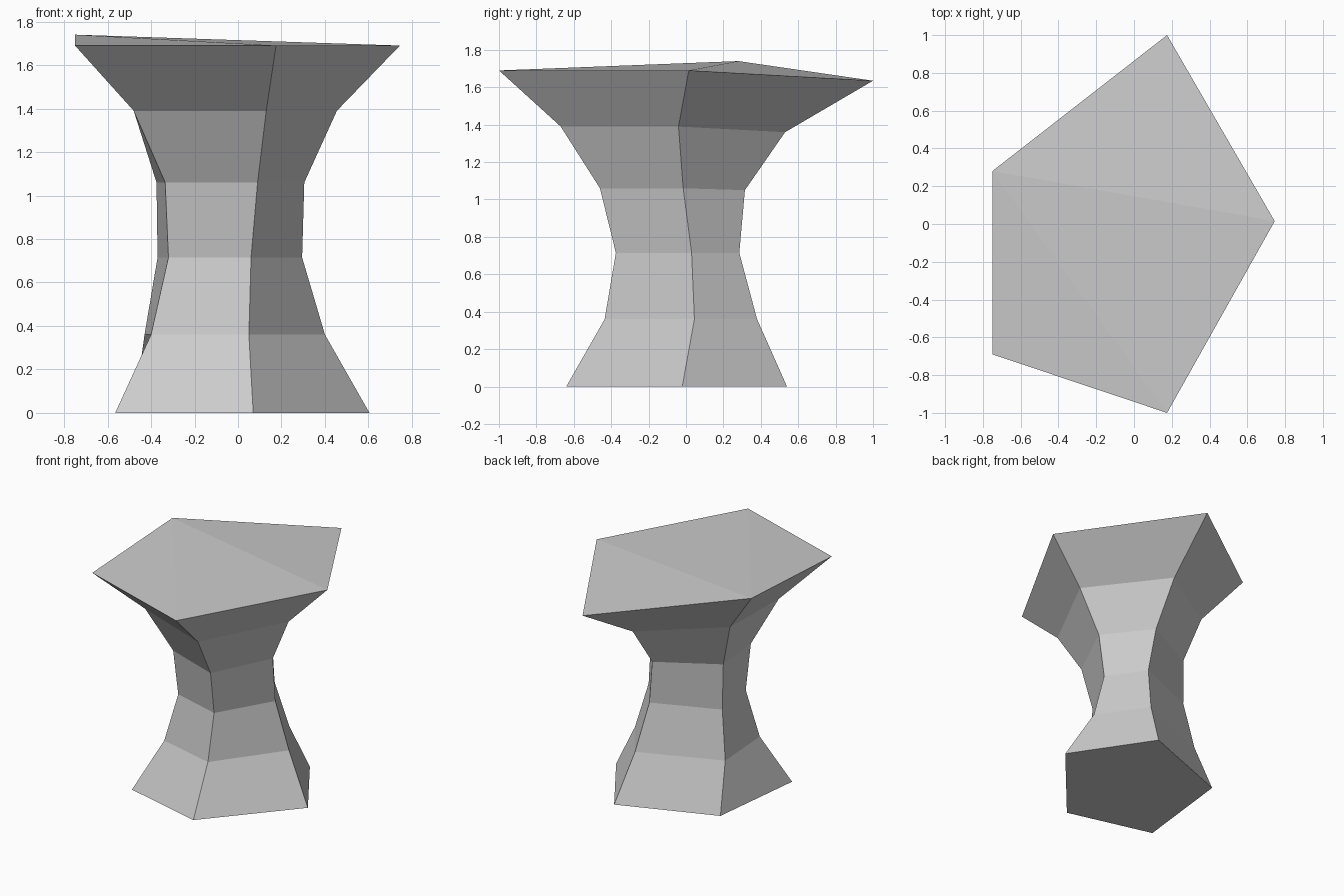
import bpy
import bmesh

default_cube = bpy.data.objects.get("Cube")
if default_cube:
    bpy.data.objects.remove(default_cube, do_unlink=True)


def make_material(name, colour):
    material = bpy.data.materials.new(name)
    material.use_nodes = True
    material.diffuse_color = colour
    shader = next(n for n in material.node_tree.nodes if n.type == "BSDF_PRINCIPLED")
    shader.inputs["Base Color"].default_value = colour
    shader.inputs["Roughness"].default_value = 0.9
    return material


stone = make_material("pale grey stone", (0.6, 0.6, 0.6, 1.0))

# Shared ring heights, from the foot to the rim
ring_heights = [0, 0.36, 0.715, 1.06, 1.39, 1.69]

# Each corner edge of the pillar, as plan positions from foot to rim
left_edge = [(0.605, -0.02), (0.40, 0.045), (0.295, 0.03),
             (0.305, -0.015), (0.455, -0.04), (0.745, 0.015)]
back_edge = [(0.23, 0.54), (0.165, 0.38), (0.11, 0.285),
             (0.065, 0.315), (0.08, 0.53), (0.175, 1)]
back_right_edge = [(-0.48, 0.27), (-0.43, 0.14), (-0.37, 0.09),
                   (-0.375, 0.085), (-0.48, 0.155), (-0.75, 0.28)]
front_right_edge = [(-0.565, -0.475), (-0.40, -0.32), (-0.32, -0.265),
                    (-0.335, -0.305), (-0.48, -0.435), (-0.75, -0.69)]
front_edge = [(0.07, -0.64), (0.05, -0.435), (0.06, -0.375),
              (0.09, -0.46), (0.13, -0.67), (0.175, -1)]

# The rim is uneven: the back corner dips and the back right corner rises
no_offset = [0] * len(ring_heights)
back_dip = [0, 0, 0, -0.01, -0.03, -0.055]
back_right_rise = [0, 0, 0, 0, 0.01, 0.05]


def add_edge(mesh, path, offsets):
    """Add one corner edge and return its vertices from foot to rim."""
    return [mesh.verts.new((x, y, height + offset))
            for (x, y), height, offset in zip(path, ring_heights, offsets)]


def bridge(mesh, first, second):
    """Fill one side of the pillar between two neighbouring edges."""
    for level in range(len(first) - 1):
        mesh.faces.new((first[level], second[level],
                        second[level + 1], first[level + 1]))


mesh = bmesh.new()
left = add_edge(mesh, left_edge, no_offset)
back = add_edge(mesh, back_edge, back_dip)
back_right = add_edge(mesh, back_right_edge, back_right_rise)
front_right = add_edge(mesh, front_right_edge, no_offset)
front = add_edge(mesh, front_edge, no_offset)
edges = [left, back, back_right, front_right, front]

# Faceted sides
for index, edge in enumerate(edges):
    bridge(mesh, edge, edges[(index + 1) % len(edges)])

# Flat base
mesh.faces.new([edge[0] for edge in reversed(edges)])

# Gently folded top, fanned from its highest corner
for first, second in ((front_right, front), (front, left), (left, back)):
    mesh.faces.new((back_right[-1], first[-1], second[-1]))

bmesh.ops.recalc_face_normals(mesh, faces=mesh.faces)
data = bpy.data.meshes.new("stone_pillar")
mesh.to_mesh(data)
mesh.free()
data.materials.append(stone)
pillar = bpy.data.objects.new("stone_pillar", data)
bpy.context.collection.objects.link(pillar)
